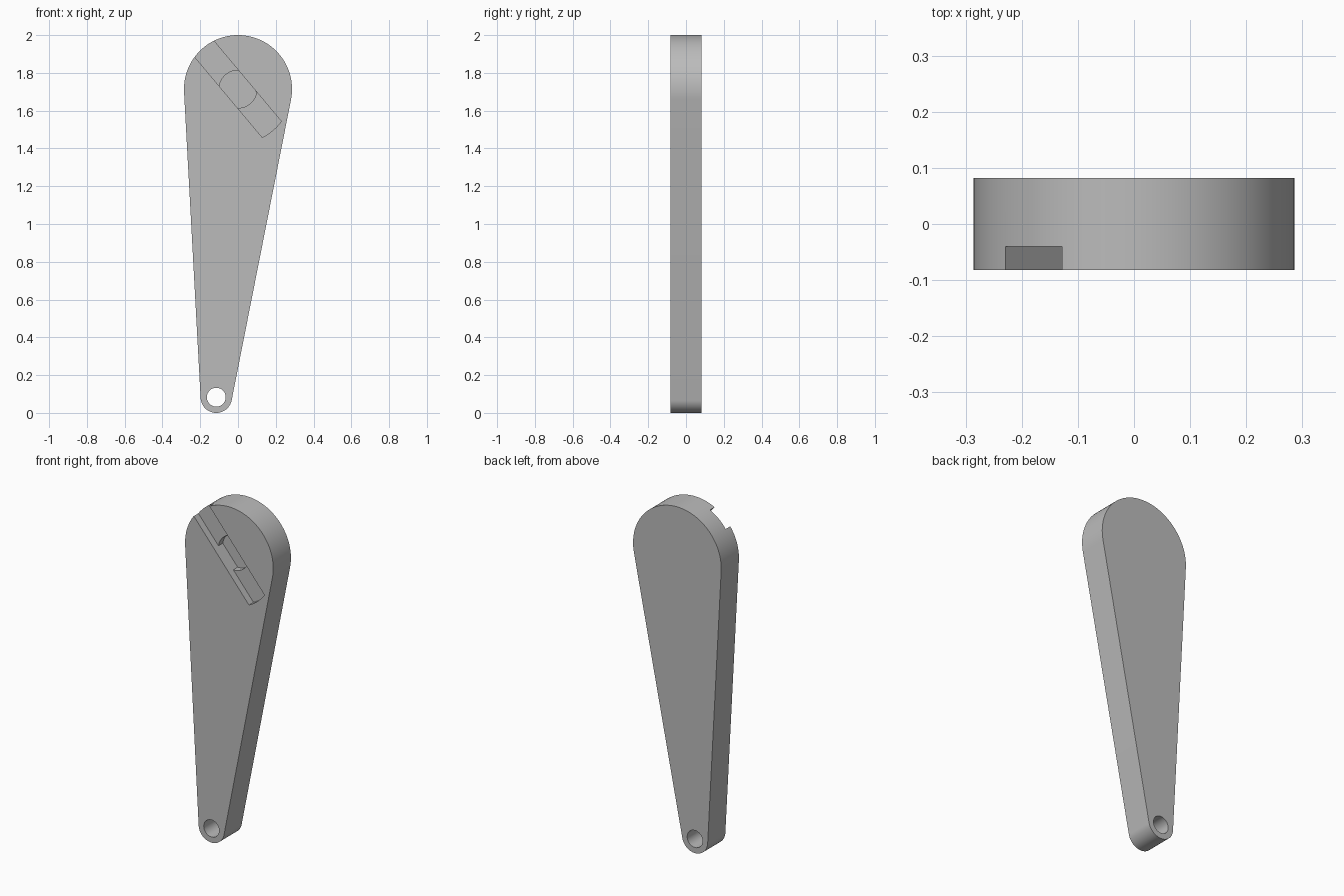
import bpy, bmesh
from math import sin, cos, asin, atan2, radians, hypot
from mathutils import Vector

cube = bpy.data.objects.get("Cube")
if cube:
    bpy.data.objects.remove(cube, do_unlink=True)

HEAD, HEAD_R = Vector((0, 1.714)), 0.286      # centres in x, z
TIP, TIP_R, HOLE_R = Vector((-0.115, 0.083)), 0.083, 0.05
FRONT, BACK = -0.082, 0.082

grey = bpy.data.materials.new("plain grey")
grey.use_nodes = True
grey.diffuse_color = (0.5, 0.5, 0.5, 1)
grey.node_tree.nodes["Principled BSDF"].inputs["Base Color"].default_value = (0.5, 0.5, 0.5, 1)


def arc(centre, radius, start, end, steps):
    """Points along an arc, angles in radians."""
    angles = [start + (end - start) * i / steps for i in range(steps + 1)]
    return [centre + radius * Vector((cos(a), sin(a))) for a in angles]


def prism(name, outline, y0, y1):
    """Extrude an x-z outline along y."""
    bm = bmesh.new()
    face = bm.faces.new([bm.verts.new((p.x, y0, p.y)) for p in outline])
    new = bmesh.ops.extrude_face_region(bm, geom=[face])["geom"]
    verts = [v for v in new if isinstance(v, bmesh.types.BMVert)]
    bmesh.ops.translate(bm, verts=verts, vec=(0, y1 - y0, 0))
    bmesh.ops.recalc_face_normals(bm, faces=bm.faces)
    mesh = bpy.data.meshes.new(name)
    bm.to_mesh(mesh)
    bm.free()
    mesh.materials.append(grey)
    obj = bpy.data.objects.new(name, mesh)
    bpy.context.collection.objects.link(obj)
    return obj


def cut(target, cutter):
    mod = target.modifiers.new("cut", "BOOLEAN")
    mod.operation, mod.solver, mod.object = "DIFFERENCE", "EXACT", cutter
    cutter.hide_render = True
    bpy.context.view_layer.objects.active = target
    bpy.ops.object.modifier_apply(modifier=mod.name)
    bpy.data.objects.remove(cutter, do_unlink=True)


# Tapered arm: two circles joined by their outer tangents
axis = HEAD - TIP
lean = atan2(axis.y, axis.x)
spread = radians(90) + asin((HEAD_R - TIP_R) / hypot(*axis))
full = radians(360)
arm = prism("tapered_arm",
            arc(HEAD, HEAD_R, lean - spread, lean + spread, 72)
            + arc(TIP, TIP_R, lean + spread, lean - spread + full, 40),
            FRONT, BACK)

# Pivot hole through the narrow end
cut(arm, prism("pivot_hole_cutter", arc(TIP, HOLE_R, 0, full, 48)[:-1], -0.2, 0.2))

# Diagonal slot, open at the upper left, rounded at the lower right
slope, half_width = radians(-50), 0.066
along = Vector((cos(slope), sin(slope)))
across = Vector((-along.y, along.x))
a = asin(half_width / HEAD_R)
open_end = HEAD - along * 0.4
cut(arm, prism("slot_cutter",
               arc(HEAD, HEAD_R, slope - a, slope + a, 10)
               + [open_end + across * half_width, open_end - across * half_width],
               -0.2, -0.04))

# Deeper round-ended pocket in the middle of the slot
a = asin(half_width / 0.1)
cut(arm, prism("pocket_cutter",
               arc(HEAD, 0.1, slope - a, slope + a, 16)
               + arc(HEAD, 0.1, slope - a + full / 2, slope + a + full / 2, 16),
               -0.2, 0.0))

bpy.ops.object.select_all(action="DESELECT")
arm.select_set(True)
bpy.context.view_layer.objects.active = arm
bpy.ops.object.shade_smooth_by_angle(angle=radians(30))
